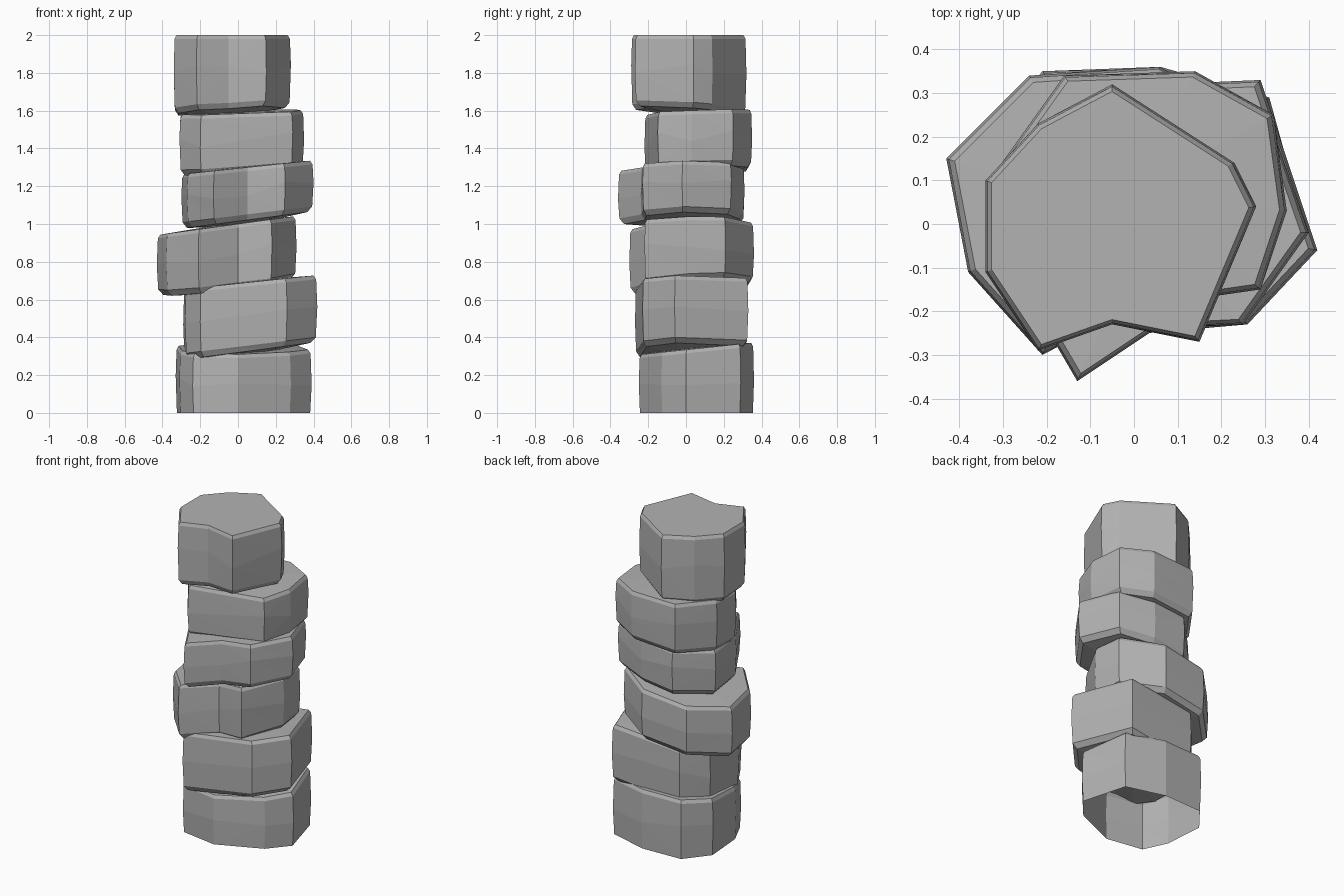
import bpy
import bmesh
import random
from mathutils import Vector

cube = bpy.data.objects.get("Cube")
if cube:
    bpy.data.objects.remove(cube, do_unlink=True)
random.seed(4)

# One plain stone grey
stone_grey = bpy.data.materials.new("stone_grey")
stone_grey.use_nodes = True
grey = (0.45, 0.45, 0.45, 1)
stone_grey.diffuse_color = grey
stone_grey.node_tree.nodes["Principled BSDF"].inputs["Base Color"].default_value = grey


def plane_height(plane, x, y):
    """Height of a tilted plane given as (height, slope in x, slope in y)."""
    return plane[0] + plane[1] * x + plane[2] * y


def make_stone(name, outline, bottom, top, open_base=False, flat_top=False):
    """Chiselled block: an irregular outline between two tilted planes."""
    points = [Vector((x / 100, y / 100)) for x, y in outline]
    centre = sum(points, Vector((0, 0))) / len(points)
    bm = bmesh.new()

    def ring(scale, height, lift=0, jitter=0):
        verts = []
        for p in points:
            x, y = centre + (p - centre) * scale
            wobble = random.uniform(-jitter, jitter)
            verts.append(bm.verts.new((x, y, height(p.x, p.y) + lift + wobble)))
        return verts

    def low(x, y):
        return plane_height(bottom, x, y)

    def high(x, y):
        return plane_height(top, x, y)

    def middle(x, y):
        return (low(x, y) + high(x, y)) / 2

    # Rings from the underside up: chamfer, rim, bulging waist, rim, chamfer
    rings = []
    if not open_base:
        rings.append(ring(0.91, low, lift=-0.03))
    rings.append(ring(0.98, low))
    rings.append(ring(1.0, middle, jitter=0.03))
    rings.append(ring(0.985, high, lift=-0.02))
    rings.append(ring(0.95, high))

    count = len(points)
    for lower, upper in zip(rings, rings[1:]):
        for i in range(count):
            j = (i + 1) % count
            bm.faces.new((lower[i], lower[j], upper[j], upper[i]))

    # Caps fan out from a central point
    def cap(rim, height):
        hub = bm.verts.new((centre.x, centre.y, height))
        for i in range(count):
            bm.faces.new((rim[i], rim[(i + 1) % count], hub))

    cap(rings[-1], high(*centre) + (0 if flat_top else 0.01))
    if not open_base:
        cap(rings[0], low(*centre) - 0.06)

    bmesh.ops.recalc_face_normals(bm, faces=bm.faces)
    bmesh.ops.triangulate(bm, faces=[f for f in bm.faces if len(f.verts) > 3])
    mesh = bpy.data.meshes.new(name)
    bm.to_mesh(mesh)
    bm.free()
    mesh.materials.append(stone_grey)
    block = bpy.data.objects.new(name, mesh)
    bpy.context.collection.objects.link(block)
    return block


# Stones from the ground up; outlines in hundredths of a unit
make_stone("base_stone",
           [(-24, -21), (0, -25), (28, -13), (39, 0), (31, 29),
            (6, 36), (-21, 35), (-33, 20), (-31, -6)],
           bottom=(0, 0, 0), top=(0.335, 0, 0.1), open_base=True)

make_stone("second_stone",
           [(-20, -27), (26, -23), (42, -6), (29, 33),
            (-17, 31), (-29, 17), (-28, -13)],
           bottom=(0.35, 0.12, 0), top=(0.685, 0.1, 0))

make_stone("third_stone",
           [(-43, 15), (-38, -11), (-21, -30), (0, -19), (18, -22),
            (31, 2), (29, 21), (6, 36), (-24, 34)],
           bottom=(0.7, 0.12, 0.04), top=(1.0, 0.13, 0))

make_stone("fourth_stone",
           [(-13, -36), (5, -24), (25, -23), (40, -2), (31, 24),
            (10, 31), (-12, 31), (-30, 13), (-27, -12)],
           bottom=(1.045, 0.12, 0), top=(1.295, 0.1, 0))

make_stone("fifth_stone",
           [(-20, -22), (29, -15), (35, 3), (32, 25),
            (14, 35), (-16, 34), (-31, 13), (-31, -6)],
           bottom=(1.31, 0.07, 0.03), top=(1.59, 0.03, 0.03))

make_stone("top_stone",
           [(-34, 10), (-34, -11), (-22, -29), (-5, -23), (15, -27),
            (28, 4), (23, 14), (-5, 32), (-22, 23)],
           bottom=(1.63, 0.06, -0.06), top=(2.0, 0, 0), flat_top=True)
